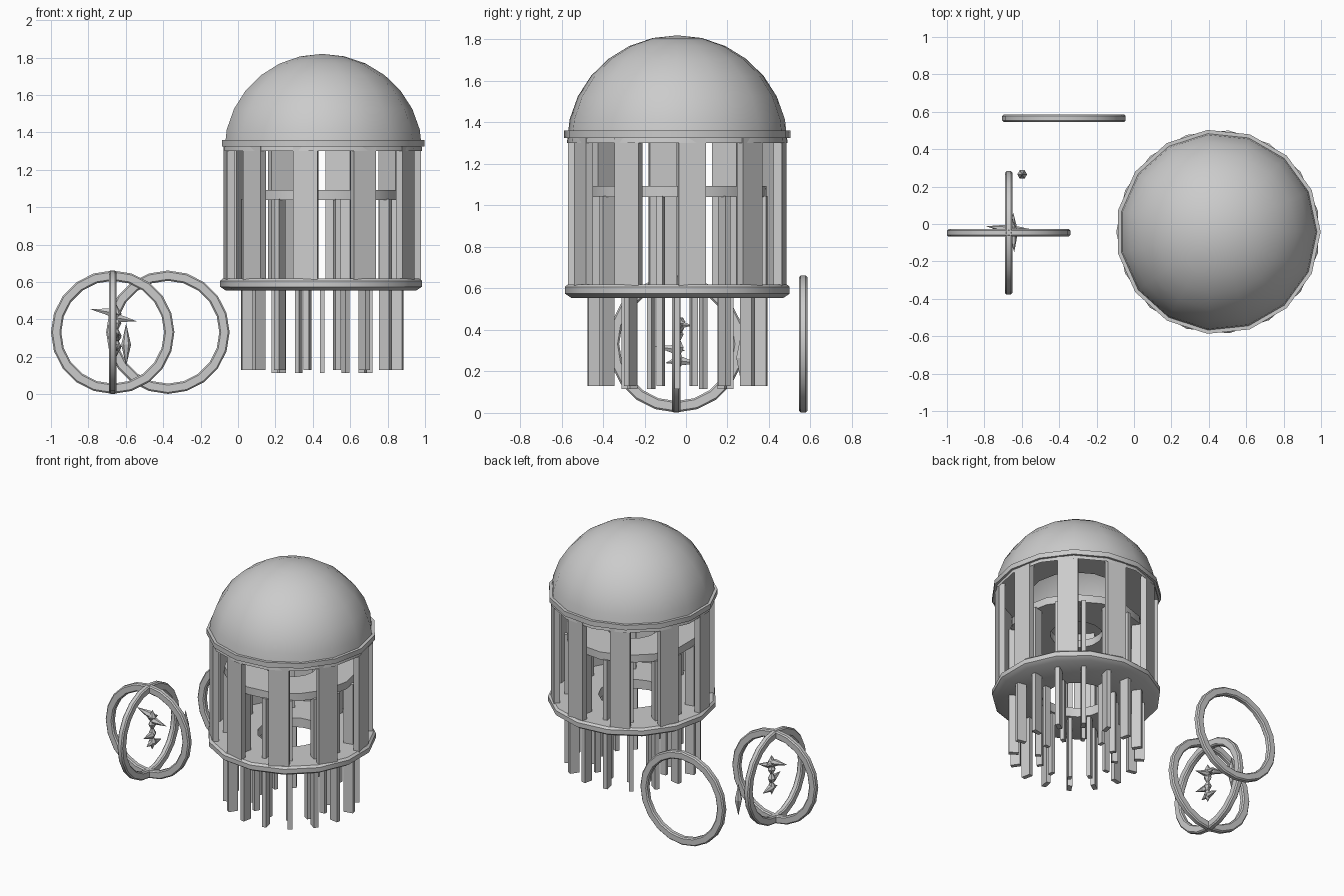
import bpy, bmesh, math
from mathutils import Vector, Matrix

if "Cube" in bpy.data.objects:
    bpy.data.objects.remove(bpy.data.objects["Cube"])

CX, CY = 0.45, -0.042      # axis of the domed cage


def finish(bm, name, smooth=False):
    bmesh.ops.recalc_face_normals(bm, faces=bm.faces)
    me = bpy.data.meshes.new(name)
    bm.to_mesh(me)
    bm.free()
    ob = bpy.data.objects.new(name, me)
    bpy.context.collection.objects.link(ob)
    if smooth:
        bpy.ops.object.select_all(action='DESELECT')
        ob.select_set(True)
        bpy.context.view_layer.objects.active = ob
        bpy.ops.object.shade_smooth_by_angle(angle=math.radians(35))
    return ob


def lathe(name, profile, segs, closed=True, smooth=True, matrix=None, phase=0):
    """Revolve a (radius, z) profile about z."""
    bm = bmesh.new()
    rings = []
    for i in range(segs):
        a = math.radians(phase) + 2 * math.pi * i / segs
        rings.append([bm.verts.new((r * math.cos(a), r * math.sin(a), z)) for r, z in profile])
    n = len(profile)
    for i in range(segs):
        p, q = rings[i], rings[(i + 1) % segs]
        for j in range(n if closed else n - 1):
            k = (j + 1) % n
            bm.faces.new((p[j], q[j], q[k], p[k]))
    bmesh.ops.remove_doubles(bm, verts=bm.verts, dist=1e-5)
    bm.transform(matrix or Matrix.Translation((CX, CY, 0)))
    return finish(bm, name, smooth)


def bar_circle(name, count, start, radius, depth, width, z0, z1):
    """Upright boxes spaced round the cage axis."""
    bm = bmesh.new()
    for i in range(count):
        a = math.radians(start) + 2 * math.pi * i / count
        m = (Matrix.Translation((CX, CY, 0)) @ Matrix.Rotation(a, 4, 'Z')
             @ Matrix.Translation((radius, 0, (z0 + z1) / 2))
             @ Matrix.Diagonal((depth, width, z1 - z0, 1)))
        bmesh.ops.create_cube(bm, size=1, matrix=m)
    return finish(bm, name)


def spindle(bm, start, end, r, at=0.5):
    """Six-sided double-pointed crystal between two points."""
    s, e = Vector(start), Vector(end)
    rot = (e - s).to_track_quat('Z', 'Y').to_matrix()
    mid = s.lerp(e, at)
    ring = [bm.verts.new(mid + rot @ Vector((r * math.cos(k * math.pi / 3),
                                             r * math.sin(k * math.pi / 3), 0))) for k in range(6)]
    a, b = bm.verts.new(s), bm.verts.new(e)
    for k in range(6):
        p, q = ring[k], ring[(k + 1) % 6]
        bm.faces.new((a, q, p))
        bm.faces.new((b, p, q))


# Dome shell, open underneath
R = 0.535
dome = [(R * math.cos(t), 1.30 + 0.52 * math.sin(t)) for t in
        [math.pi / 2 * k / 7 for k in range(8)]]
lathe("dome", dome, 15, closed=False)

# Ring plates above and below the cage
lathe("upper_ring", [(0.31, 1.325), (0.548, 1.325), (0.548, 1.36), (0.31, 1.36)], 15)
lathe("lower_ring", [(0.22, 0.555), (0.515, 0.555), (0.545, 0.575), (0.545, 0.607),
                     (0.53, 0.62), (0.22, 0.62)], 15, phase=12)
lathe("middle_ring", [(0.17, 1.04), (0.432, 1.04), (0.432, 1.093), (0.17, 1.093)], 15)

# Cage columns
bar_circle("outer_columns", 10, 8, 0.503, 0.04, 0.132, 0.61, 1.335)

# Fins hanging through the lower ring from the middle ring, and the shorter inner set
bar_circle("middle_fins", 16, 11.25, 0.407, 0.065, 0.03, 0.13, 1.045)
bar_circle("inner_hanging_bars", 12, 0, 0.25, 0.04, 0.025, 0.115, 0.57)

# Three large upright hoops
hoop = [(0.275, -0.012), (0.283, -0.02), (0.322, -0.02), (0.33, -0.012),
        (0.33, 0.012), (0.322, 0.02), (0.283, 0.02), (0.275, 0.012)]
for name, loc, axis in (("crossed_hoop_front", (-0.67, -0.047, 0.332), 'X'),
                        ("crossed_hoop_side", (-0.67, -0.047, 0.332), 'Y'),
                        ("rear_hoop", (-0.375, 0.565, 0.332), 'X')):
    lathe(name, hoop, 20, phase=0,
          matrix=Matrix.Translation(loc) @ Matrix.Rotation(math.pi / 2, 4, axis))

# Spiky crystal cluster inside the crossed hoops
bm = bmesh.new()
x, y = -0.65, -0.035
for z0, z1 in ((0.20, 0.31), (0.26, 0.37), (0.33, 0.43), (0.38, 0.48)):
    spindle(bm, (x, y, z0), (x, y, z1), 0.027)
for s, e in (((x + .03, y, .43), (-0.79, -0.012, .455)), ((x - .04, y, .415), (-0.54, -0.03, .39)),
             ((x, y - .03, .255), (-0.645, 0.06, .24)), ((x, y + .03, .30), (-0.64, -0.15, .32)),
             ((x, y - .03, .43), (-0.65, 0.03, .42)), ((x, y + .03, .26), (-0.65, -0.10, .24))):
    spindle(bm, s, e, 0.024, 0.35)
finish(bm, "crystal_cluster")

# Single upright crystal behind it
bm = bmesh.new()
spindle(bm, (-0.598, 0.265, 0.15), (-0.598, 0.265, 0.38), 0.026, 0.5)
finish(bm, "lone_crystal")
